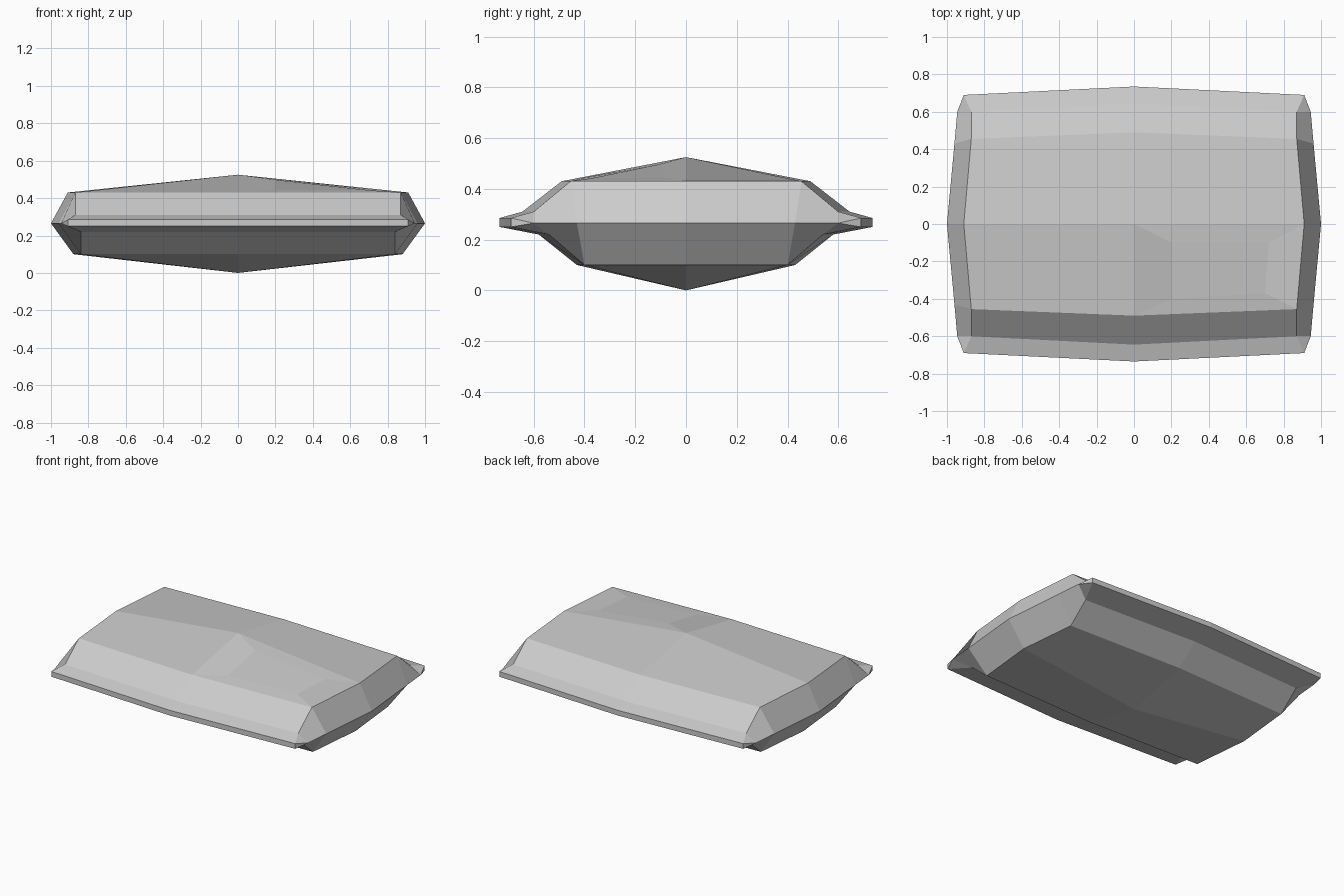
import bpy
import bmesh

cube = bpy.data.objects.get("Cube")
if cube:
    bpy.data.objects.remove(cube, do_unlink=True)

# Fabric material
fabric = bpy.data.materials.new("grey fabric")
fabric.use_nodes = True
grey = (0.6, 0.6, 0.6, 1)
fabric.diffuse_color = grey
fabric.node_tree.nodes["Principled BSDF"].inputs["Base Color"].default_value = grey

# Profile of one quarter of the cushion: corner points and edge midpoints
P = {
    "top": (0, 0, 0.525), "top_side": (0.91, 0, 0.43),
    "top_corner": (0.87, 0.455, 0.43), "top_edge": (0, 0.49, 0.43),
    "seam_corner": (0.87, 0.6, 0.31), "seam_edge": (0, 0.645, 0.31),
    "lip_corner": (0.91, 0.69, 0.285), "lip_edge": (0, 0.735, 0.285),
    "under_lip_corner": (0.91, 0.69, 0.25), "under_lip_edge": (0, 0.735, 0.25),
    "under_seam_corner": (0.84, 0.54, 0.22), "under_seam_edge": (0, 0.58, 0.22),
    "base_corner": (0.84, 0.4, 0.1), "base_edge": (0, 0.43, 0.1),
    "base_side": (0.88, 0, 0.1), "base": (0, 0, 0),
    "side": (1, 0, 0.265), "side_mid": (0.96, 0.43, 0.265),
    "side_end": (0.945, 0.6, 0.265),
    "in_a": (0.2, 0.1, 0.498), "in_b": (0.72, 0.1, 0.445),
    "in_c": (0.7, 0.37, 0.442), "in_d": (0.2, 0.4, 0.444),
}

# Long strips across the edge, from top to base
levels = ["top", "seam", "lip", "under_lip", "under_seam", "base"]
STRIPS = [(a + "_edge", a + "_corner", b + "_corner", b + "_edge")
          for a, b in zip(levels, levels[1:])]

# Side panels, pinched ends and base
PANELS = [
    ("top_side", "side", "side_mid", "top_corner"),
    ("top_corner", "side_mid", "side_end", "seam_corner"),
    ("seam_corner", "side_end", "lip_corner"),
    ("lip_corner", "side_end", "under_lip_corner"),
    ("under_lip_corner", "side_end", "under_seam_corner"),
    ("under_seam_corner", "side_end", "side_mid", "base_corner"),
    ("base_corner", "side_mid", "side", "base_side"),
    ("base", "base_edge", "base_corner", "base_side"),
]
OUTER = ["top", "top_side", "top_corner", "top_edge"]
INNER = ["in_a", "in_b", "in_c", "in_d"]

bm = bmesh.new()
for sx in (1, -1):
    for sy in (1, -1):
        faces = STRIPS + PANELS
        if sx > 0 > sy:
            # Inset panel on one quarter of the top
            faces = faces + [tuple(INNER)]
            for i in range(4):
                j = (i + 1) % 4
                faces.append((OUTER[i], OUTER[j], INNER[j], INNER[i]))
        else:
            faces = faces + [tuple(OUTER)]
        verts = {}
        for names in faces:
            for n in names:
                if n not in verts:
                    x, y, z = P[n]
                    verts[n] = bm.verts.new((x * sx, y * sy, z))
            order = names if sx * sy > 0 else (names[0],) + names[:0:-1]
            bm.faces.new([verts[n] for n in order])

bmesh.ops.remove_doubles(bm, verts=bm.verts[:], dist=0.0005)
bmesh.ops.recalc_face_normals(bm, faces=bm.faces[:])
mesh = bpy.data.meshes.new("cushion")
bm.to_mesh(mesh)
bm.free()
mesh.materials.append(fabric)
cushion = bpy.data.objects.new("cushion", mesh)
bpy.context.collection.objects.link(cushion)
